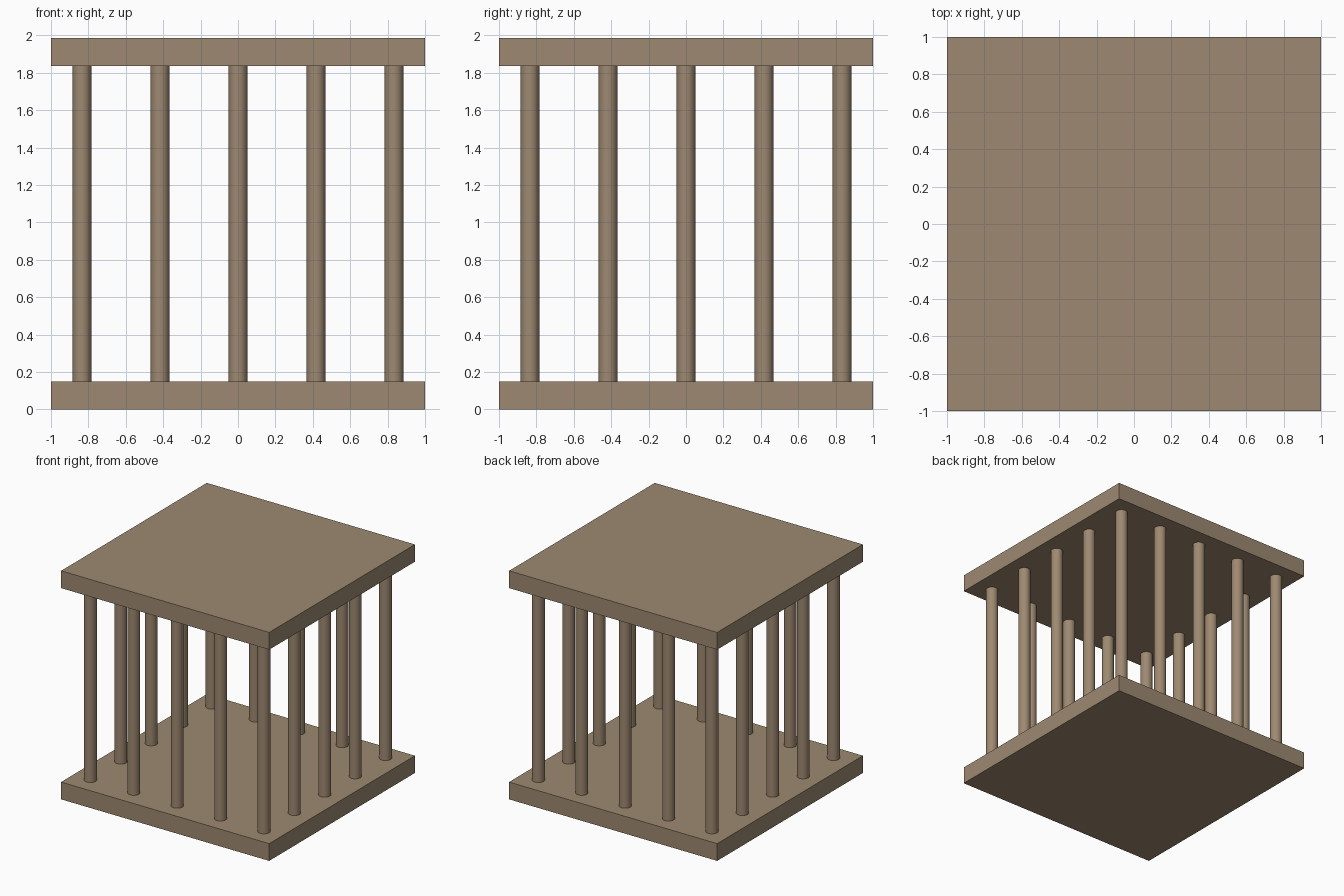
import bpy

if "Cube" in bpy.data.objects:
    bpy.data.objects.remove(bpy.data.objects["Cube"])

# One flat colour for the whole cage
wood = bpy.data.materials.new("brown wood")
wood.diffuse_color = (0.34, 0.25, 0.165, 1.0)
wood.use_nodes = True
wood.node_tree.nodes["Principled BSDF"].inputs["Base Color"].default_value = wood.diffuse_color

SLAB = 0.15          # slab thickness
HEIGHT = 1.985       # overall height
PITCH = 0.417        # spacing between bars
RADIUS = 0.05        # bar radius
EMBED = 0.01         # how far bars sink into the slabs


def add_slab(name, z_bottom):
    bpy.ops.mesh.primitive_cube_add(size=1, location=(0, 0, z_bottom + SLAB / 2))
    ob = bpy.context.object
    ob.name = name
    ob.scale = (2, 2, SLAB)
    bpy.ops.object.transform_apply(location=False, rotation=False, scale=True)
    ob.data.materials.append(wood)


def add_bar(name, x, y):
    bpy.ops.mesh.primitive_cylinder_add(
        vertices=32, radius=RADIUS, depth=HEIGHT - 2 * SLAB + 2 * EMBED,
        location=(x, y, HEIGHT / 2))
    ob = bpy.context.object
    ob.name = name
    bpy.ops.object.shade_smooth_by_angle()
    ob.data.materials.append(wood)


# Floor and roof slabs
add_slab("floor_slab", 0)
add_slab("roof_slab", HEIGHT - SLAB)

# Sixteen bars around the perimeter of a 5 x 5 grid
for i in range(-2, 3):
    for j in range(-2, 3):
        if max(abs(i), abs(j)) == 2:
            add_bar(f"bar_{i + 2}_{j + 2}", i * PITCH, j * PITCH)
